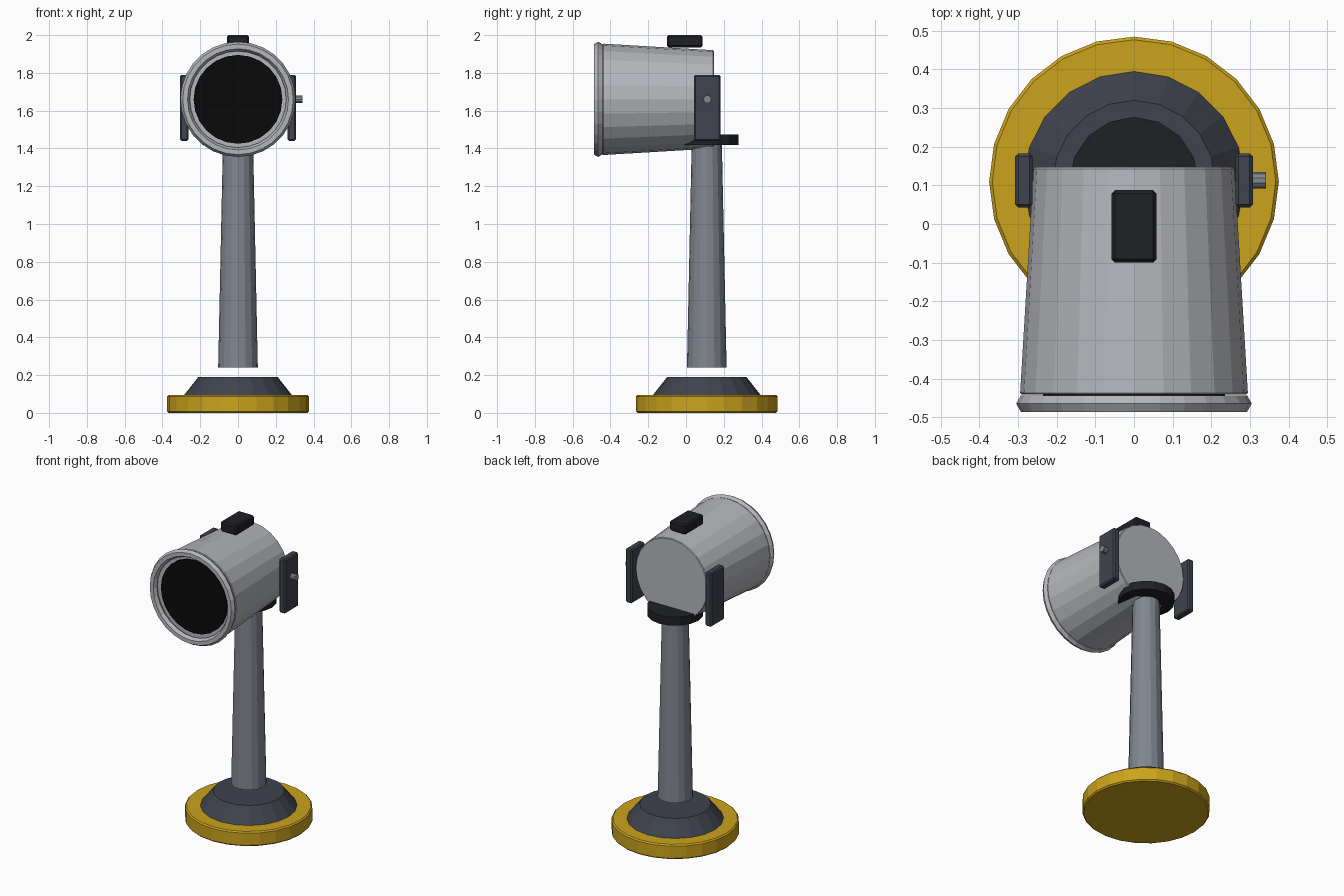
import bpy, math

if "Cube" in bpy.data.objects:
    bpy.data.objects.remove(bpy.data.objects["Cube"])

CY, CZ = 0.11, 1.66          # pedestal axis (y) and lamp axis (z)
LIE = (math.pi / 2, 0, 0)    # turns a z-axis primitive to point its top at -y


def mat(name, r, g, b):
    m = bpy.data.materials.new(name)
    m.diffuse_color = (r, g, b, 1)
    m.use_nodes = True
    m.node_tree.nodes["Principled BSDF"].inputs["Base Color"].default_value = m.diffuse_color
    return m


yellow = mat("yellow", 0.60, 0.37, 0.012)
slate = mat("slate", 0.05, 0.056, 0.075)
steel = mat("steel", 0.22, 0.24, 0.28)
silver = mat("silver", 0.46, 0.47, 0.50)
charcoal = mat("charcoal", 0.014, 0.015, 0.018)
black = mat("black", 0.003, 0.003, 0.003)


def finish(name, material, bevel=0):
    ob = bpy.context.object
    ob.name = name
    ob.data.materials.append(material)
    if bevel:
        mod = ob.modifiers.new("bevel", 'BEVEL')
        mod.width = bevel
        mod.segments = 1
        mod.limit_method = 'ANGLE'
        mod.angle_limit = math.radians(40)
    return ob


def cone(name, material, r1, r2, depth, loc, sides, rot=(0, 0, 0), bevel=0):
    bpy.ops.mesh.primitive_cone_add(vertices=sides, radius1=r1, radius2=r2,
                                    depth=depth, location=loc, rotation=rot)
    return finish(name, material, bevel)


def box(name, material, size, loc, bevel):
    bpy.ops.mesh.primitive_cube_add(size=1, location=loc)
    bpy.context.object.scale = size
    bpy.ops.object.transform_apply(location=False, rotation=False, scale=True)
    return finish(name, material, bevel)


# Pedestal: base disc, collar and tapered column (column floats above collar)
cone("base_disc", yellow, 0.375, 0.375, 0.095, (0, CY, 0.0475), 24, bevel=0.008)
cone("base_collar", slate, 0.285, 0.21, 0.095, (0, CY, 0.1425), 20)
cone("column", steel, 0.105, 0.08, 1.18, (0, CY, 0.83), 16)

# Swivel plate beneath the lamp
cone("swivel_plate", charcoal, 0.167, 0.167, 0.055, (0, CY, 1.447), 16)

# Lamp housing, widening to the front
cone("lamp_housing", silver, 0.26, 0.295, 0.588, (0, -0.147, CZ), 24, LIE, 0.004)

# Front rim with a hexagonal section
bpy.ops.mesh.primitive_torus_add(major_segments=28, minor_segments=6,
                                 major_radius=0.28, minor_radius=0.025,
                                 location=(0, -0.465, CZ), rotation=LIE)
finish("front_rim", silver)

# Dark lens
cone("lens", black, 0.235, 0.235, 0.02, (0, -0.445, CZ), 24, LIE)

# Yoke side plates
for side, label in ((-1, "left"), (1, "right")):
    box("yoke_plate_" + label, slate, (0.045, 0.14, 0.35),
        (side * 0.285, CY + 0.003, 1.615), 0.008)

# Pivot knob on the right side only
cone("pivot_knob", steel, 0.021, 0.021, 0.07, (0.307, CY + 0.003, CZ), 10,
     (0, math.pi / 2, 0))

# Block on top of the housing
box("top_block", charcoal, (0.116, 0.188, 0.065), (0, -0.006, 1.9675), 0.009)
